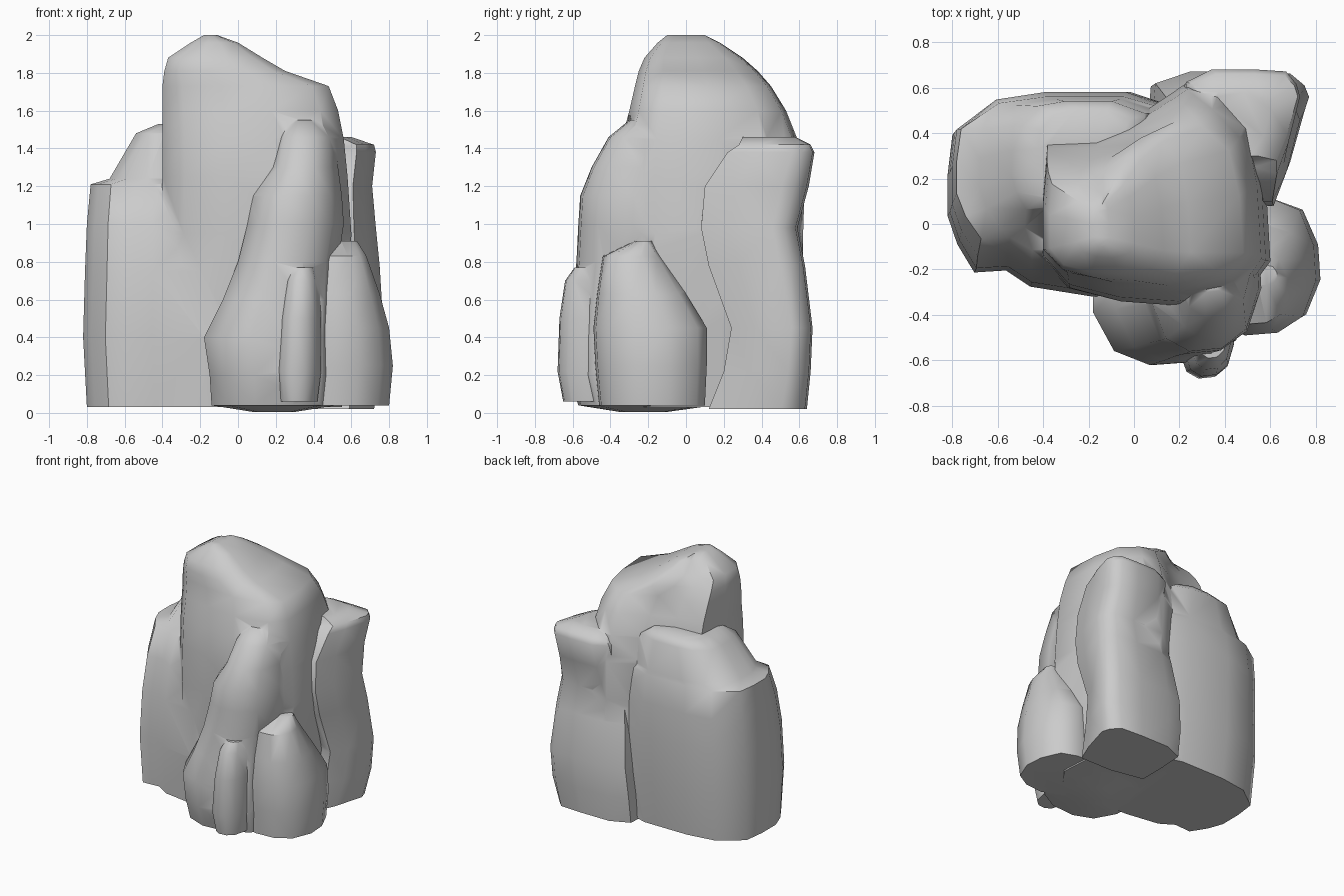
import bpy, bmesh, math


def lump(name, plan, levels):
    """Loft a unit-square outline through levels of (z, x0, x1, y0, y1)."""
    bm = bmesh.new()
    rings = [[bm.verts.new((x0 + (x1 - x0) * u, y0 + (y1 - y0) * v, z)) for u, v in plan]
             for z, x0, x1, y0, y1 in levels]
    n = len(plan)
    for a, b in zip(rings, rings[1:]):
        for i in range(n):
            j = (i + 1) % n
            bm.faces.new((a[i], a[j], b[j], b[i]))
    bm.faces.new(rings[0][::-1])
    bm.faces.new(rings[-1])
    bmesh.ops.triangulate(bm, faces=bm.faces[:])
    bmesh.ops.recalc_face_normals(bm, faces=bm.faces[:])
    me = bpy.data.meshes.new(name)
    bm.to_mesh(me)
    bm.free()
    ob = bpy.data.objects.new(name, me)
    bpy.context.collection.objects.link(ob)
    return ob


# central peak: left side short at the back, right side bulging backwards
peak_plan = [(0, .22), (.12, .08), (.35, .02), (.62, 0), (.9, .06), (1, .2), (.98, .55),
             (.93, .82), (.8, .97), (.66, 1), (.45, .86), (.25, .77), (.02, .76), (0, .5)]
rock = lump("rock", peak_plan, [
    (.03, -.42, .55, -.3, .6), (.5, -.42, .59, -.34, .62), (.95, -.41, .6, -.36, .62),
    (1.25, -.4, .58, -.36, .63), (1.45, -.4, .56, -.34, .59), (1.6, -.4, .53, -.3, .53),
    (1.73, -.4, .48, -.27, .45), (1.81, -.39, .25, -.25, .38), (1.88, -.37, .13, -.22, .3),
    (1.96, -.25, 0, -.15, .18), (2.0, -.18, -.11, -.1, .1)])

# left shoulder: pointed front corner and stepped top
shoulder_plan = [(0, .4), (.04, .26), (.11, .12), (.24, .13), (.34, .05), (.6, 0), (1, 0),
                 (1, .9), (.75, 1), (.4, 1), (.19, .96), (.02, .8), (0, .6)]
shoulder = lump("left_shoulder", shoulder_plan, [
    (.03, -.8, .25, -.3, .53), (.4, -.82, .25, -.32, .57), (.75, -.81, .25, -.3, .58),
    (1.0, -.8, .22, -.24, .58), (1.21, -.78, .2, -.15, .56), (1.24, -.68, .15, -.1, .55),
    (1.48, -.54, .05, 0, .54), (1.53, -.42, -.02, .08, .5)])

# rounded column used by the remaining lumps
round_plan = [(0, .3), (.13, .08), (.35, 0), (.65, .02), (.88, .14), (1, .4),
              (.98, .66), (.85, .92), (.6, 1), (.3, .98), (.06, .85), (0, .6)]
back_plan = [(0, .1), (.4, 0), (.8, 0), (.9, .3), (1, .74), (.97, .86),
             (.88, .98), (.6, 1), (.24, 1), (.02, .88), (0, .5)]
back = lump("back_right_column", back_plan, [
    (.02, .06, .72, .12, .64), (.22, .06, .76, .2, .66), (.45, .08, .77, .24, .67),
    (.78, .12, .75, .12, .63), (.98, .15, .73, .08, .59), (1.2, .2, .71, .1, .65),
    (1.38, .22, .73, .22, .68), (1.42, .25, .72, .28, .66), (1.46, .3, .6, .3, .58)])

# sloping front buttress
front = lump("front_buttress", round_plan, [
    (.005, .08, .3, -.35, -.1), (.04, -.14, .52, -.57, .15), (.2, -.15, .53, -.62, .15),
    (.4, -.18, .53, -.62, .15), (.6, -.08, .53, -.6, .15), (.8, 0, .53, -.58, .15),
    (1.0, .05, .56, -.57, .15), (1.15, .08, .55, -.56, .15), (1.3, .17, .53, -.5, .15),
    (1.46, .2, .52, -.41, .15), (1.55, .24, .46, -.3, .1)])

# front right boulder
boulder = lump("front_right_boulder", round_plan, [
    (.04, .3, .8, -.46, .1), (.25, .3, .82, -.48, .11), (.45, .32, .8, -.49, .11),
    (.63, .34, .75, -.47, .0), (.83, .4, .68, -.44, -.13), (.91, .5, .63, -.27, -.18)])

# small front knob
knob = lump("front_knob", round_plan, [
    (.06, .22, .42, -.65, -.3), (.22, .2, .44, -.68, -.3), (.5, .22, .44, -.67, -.3),
    (.7, .25, .43, -.64, -.3), (.77, .28, .41, -.59, -.35)])

# fuse everything into one rock
bpy.context.view_layer.objects.active = rock
for part in (shoulder, back, front, boulder, knob):
    mod = rock.modifiers.new("fuse", 'BOOLEAN')
    mod.operation = 'UNION'
    mod.solver = 'EXACT'
    mod.object = part
    bpy.ops.object.modifier_apply(modifier=mod.name)
    bpy.data.objects.remove(part, do_unlink=True)

rock.select_set(True)
bpy.ops.object.shade_smooth_by_angle(angle=math.radians(50))
